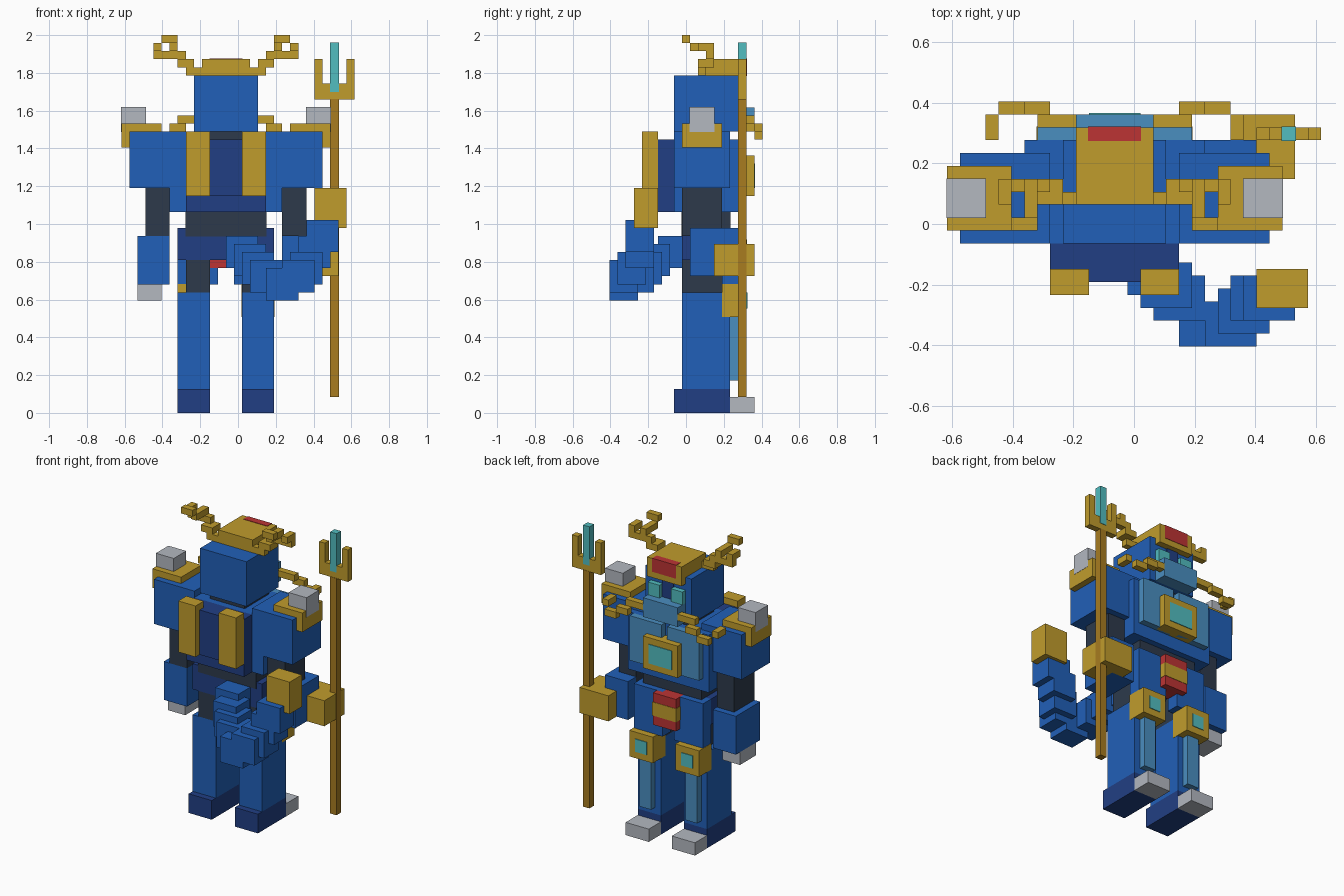
import bpy

default_cube = bpy.data.objects.get("Cube")
if default_cube:
    bpy.data.objects.remove(default_cube, do_unlink=True)

UNIT = 2 / 47      # size of one grid block
SHIFT = -1.5       # body axis offset, in blocks


def make_material(name, hex_code):
    def linear(channel):
        value = channel / 255
        return value / 12.92 if value < 0.04 else ((value + 0.055) / 1.055) ** 2.4
    color = [linear(c) for c in bytes.fromhex(hex_code)] + [1]
    material = bpy.data.materials.new(name)
    material.use_nodes = True
    material.diffuse_color = color
    material.node_tree.nodes["Principled BSDF"].inputs["Base Color"].default_value = color
    return material


blue = make_material("blue", "2160B8")
navy = make_material("navy", "213F84")
gold = make_material("gold", "C09C2C")
bronze = make_material("bronze", "A87C20")
silver = make_material("silver", "B3B8C0")
slate = make_material("slate", "2D3A4B")
steel = make_material("steel blue", "4A8EC0")
cyan = make_material("cyan", "52BDC0")
red = make_material("red", "BC3434")


def box(name, material, x, y, z, grow=0.0):
    """Block between pairs of grid limits, optionally grown to sit proud."""
    bpy.ops.mesh.primitive_cube_add(size=1)
    part = bpy.context.object
    part.name = name
    part.location = [(sum(x) / 2 + SHIFT) * UNIT, (sum(y) / 2 + SHIFT) * UNIT,
                     sum(z) / 2 * UNIT]
    part.scale = [(abs(b - a) + 2 * grow) * UNIT for a, b in (x, y, z)]
    part.data.materials.append(material)
    return part


def pair(name, material, x, y, z, grow=0.0):
    """Block on the left and its mirror on the right."""
    box("left_" + name, material, x, y, z, grow)
    box("right_" + name, material, (-x[1], -x[0]), y, z, grow)


def wide(name, material, half, y, z, grow=0.0):
    """Block centred on the body axis."""
    box(name, material, (-half, half), y, z, grow)


# Head
wide("head", blue, 4, (0, 8), (35, 42))
wide("crown", gold, 3, (3, 9), (41, 44))
wide("crown_gem", red, 2, (8, 9), (42, 44), 0.06)
wide("snout", steel, 3, (8, 10), (35, 38))
wide("nose_bridge", navy, 1, (8, 8.2), (38, 41))
pair("eye", cyan, (1, 3), (8, 8.8), (38, 40))
wide("neck", slate, 3, (1, 7), (34, 35))

# Antlers, as short stepped runs of blocks
for x, y, z in (
    ((3, 5), (3, 4), 42), ((4, 6), (3, 5), 43), ((5, 7), (4, 5), 44),
    ((6, 7), (2, 5), 45), ((6, 8), (1, 2), 46),
    ((7, 9), (4, 5), 44), ((8, 9), (3, 5), 45),
):
    pair("antler", gold, x, y, (z, z + 1))

# Whiskers
for x, y, z in (
    ((3, 6), (9, 10), 36), ((5, 7), (10, 11), 35),
    ((7, 9), (10, 11), 34), ((9, 10), (8, 10), 35),
):
    pair("whisker", gold, x, y, (z, z + 1))

# Torso
wide("torso", blue, 7, (0, 8), (25, 34))
wide("back_pack", navy, 5, (-2, 0), (25, 34))
wide("back_panel", navy, 2, (-3, -2), (27, 34))
pair("back_plate", gold, (2, 5), (-4, -2), (27, 35))
pair("chest_plate", steel, (0.5, 6), (8, 9), (27, 34))
wide("chest_emblem", gold, 3, (8, 10), (27, 32))
wide("emblem_gem", cyan, 2, (10, 10.1), (28, 31))
wide("waist", slate, 5, (1, 7), (22, 25), 0.04)
wide("pelvis", navy, 6, (1, 6), (19, 23))
wide("buckle", red, 2, (6, 9), (18, 23))
wide("buckle_band", gold, 2, (6, 9), (19.5, 21.5), 0.06)
pair("hip_guard", blue, (1, 6), (6, 8), (16, 23))

# Legs
pair("thigh", slate, (2, 5), (1, 6), (15, 19))
pair("leg", blue, (2, 6), (1, 7), (3, 15))
pair("shin_plate", steel, (3, 5), (7, 8), (4, 12))
pair("knee_guard", gold, (2, 6), (6, 9), (12, 16), 0.04)
pair("knee_gem", cyan, (3, 5), (9, 9.15), (13, 15))
pair("foot", navy, (2, 6), (0, 7), (0, 3))
pair("toe", silver, (2, 6), (7, 10), (0, 2))

# Arms
pair("upper_arm", blue, (5, 12), (0, 7), (28, 35))
pair("shoulder_pad", gold, (8, 13), (1, 6), (33, 36))
pair("shoulder_stud", silver, (10, 13), (2, 5), (35, 38), 0.04)
pair("forearm", slate, (7, 10), (1, 6), (22, 28))
box("right_cuff", blue, (-11, -7), (1, 7), (16, 22))
box("right_hand", silver, (-11, -8), (2, 6), (14, 16))
box("left_cuff", blue, (7, 11), (2, 8), (17, 23))
box("left_hand", gold, (9, 14), (5, 10), (17, 21))

# Trident
box("trident_shaft", bronze, (13, 14), (8, 9), (2, 39), 0.05)
box("trident_base", gold, (11, 16), (8, 9), (39, 41))
for side in (11, 15):
    box("trident_prong", gold, (side, side + 1), (8, 9), (41, 44))
box("trident_tip", cyan, (13, 14), (8, 9), (40, 46), 0.05)

# Tail, curling round to the left
for x, y, z in (
    (0, -2, 18), (1, -4, 17), (2, -5, 16), (3, -6, 15), (5, -8, 14),
    (7, -8, 15), (8, -7, 16), (9, -6, 18), (10, -6, 20),
):
    box("tail_segment", blue, (x, x + 4), (y, y + 3.5), (z, z + 4))
box("tail_tip", gold, (11, 15), (-5, -2), (23, 28))
